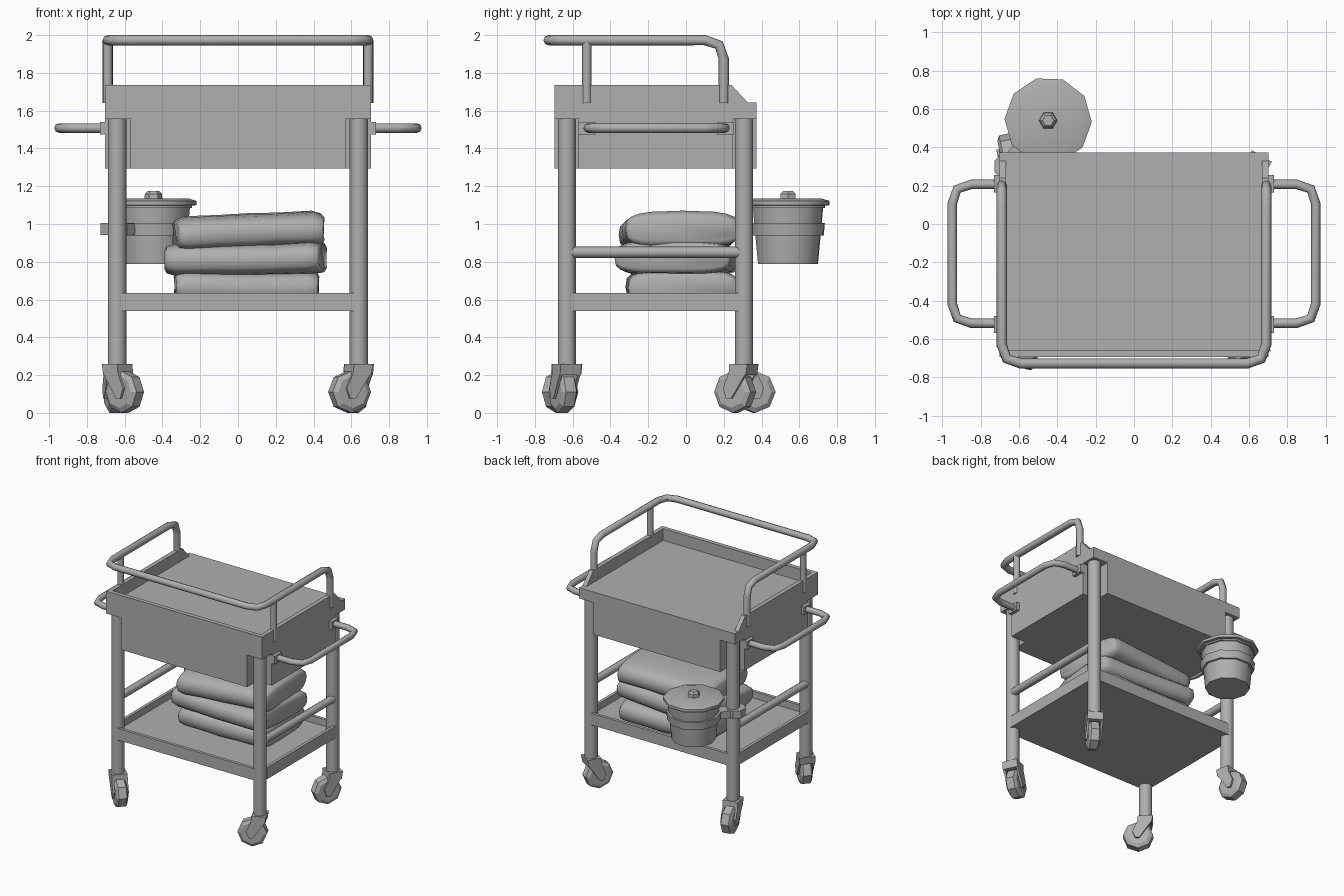
import bpy, bmesh, math, random
from mathutils import Vector, Matrix

if "Cube" in bpy.data.objects:
    bpy.data.objects.remove(bpy.data.objects["Cube"])

random.seed(4)
GREY = bpy.data.materials.new("dark_grey")
GREY.diffuse_color = (.43, .43, .43, 1)
GREY.use_nodes = True
GREY.node_tree.nodes["Principled BSDF"].inputs["Base Color"].default_value = GREY.diffuse_color


def finish(name, bm, smooth=None):
    bmesh.ops.recalc_face_normals(bm, faces=bm.faces)
    me = bpy.data.meshes.new(name)
    bm.to_mesh(me)
    bm.free()
    me.materials.append(GREY)
    ob = bpy.data.objects.new(name, me)
    bpy.context.collection.objects.link(ob)
    if smooth:
        shade(ob, smooth)
    return ob


def shade(ob, angle):
    bpy.ops.object.select_all(action='DESELECT')
    ob.select_set(True)
    bpy.context.view_layer.objects.active = ob
    bpy.ops.object.shade_smooth_by_angle(angle=math.radians(angle))


def loft(name, rings, smooth=None):
    bm = bmesh.new()
    vs = [[bm.verts.new(p) for p in r] for r in rings]
    n = len(vs[0])
    for a, b in zip(vs, vs[1:]):
        for i in range(n):
            bm.faces.new((a[i], a[(i + 1) % n], b[(i + 1) % n], b[i]))
    bm.faces.new(vs[0])
    bm.faces.new(vs[-1])
    return finish(name, bm, smooth)


def prism(name, pts, a, b, axis='z'):
    put = {'z': lambda u, v, w: (u, v, w), 'x': lambda u, v, w: (w, u, v),
           'y': lambda u, v, w: (u, w, v)}[axis]
    return loft(name, [[put(u, v, w) for u, v in pts] for w in (a, b)])


def box(name, x0, x1, y0, y1, z0, z1):
    return prism(name, [(x0, y0), (x1, y0), (x1, y1), (x0, y1)], z0, z1)


def cross(x, xn, y0, y0n, y1n, y1):
    # rectangle outline with square notches at its corners
    return [(-xn, y0), (xn, y0), (xn, y0n), (x, y0n), (x, y1n), (xn, y1n),
            (xn, y1), (-xn, y1), (-xn, y1n), (-x, y1n), (-x, y0n), (-xn, y0n)]


def lathe(name, x, y, profile, n, phase=0, smooth=None):
    ang = [phase + 2 * math.pi * i / n for i in range(n)]
    return loft(name, [[(x + r * math.cos(t), y + r * math.sin(t), z) for t in ang]
                       for r, z in profile], smooth)


def tube(name, pts, r, bend=0.0):
    # path with each inner corner replaced by a short arc
    P = [Vector(p) for p in pts]
    path = [P[0]]
    for a, c, b in zip(P, P[1:], P[2:]):
        s, e = c + (a - c).normalized() * bend, c + (b - c).normalized() * bend
        path += [s * (1 - t) ** 2 + c * 2 * t * (1 - t) + e * t * t for t in (0, .5, 1)]
    path.append(P[-1])
    cu = bpy.data.curves.new(name, 'CURVE')
    cu.dimensions = '3D'
    cu.bevel_depth, cu.bevel_resolution, cu.use_fill_caps = r, 2, True
    cu.materials.append(GREY)
    sp = cu.splines.new('POLY')
    sp.points.add(len(path) - 1)
    for q, p in zip(sp.points, path):
        q.co = (*p, 1)
    ob = bpy.data.objects.new(name, cu)
    bpy.context.collection.objects.link(ob)
    bpy.ops.object.select_all(action='DESELECT')
    ob.select_set(True)
    bpy.context.view_layer.objects.active = ob
    bpy.ops.object.convert(target='MESH')
    shade(bpy.context.object, 50)


# cabinet body with notched corners, and its top slab
X, Y0, Y1 = .703, -.695, .374
prism("cabinet_body", cross(X, .57, Y0, -.57, .25, Y1), 1.295, 1.56)
box("cabinet_top", -X, X, Y0, Y1, 1.555, 1.642)

# raised walls on three sides, sloping down at the back
box("front_wall", -X, X, Y0, Y0 + .035, 1.64, 1.737)
for s, side in ((-1, "left"), (1, "right")):
    prism(side + "_wall", [(Y0, 1.64), (.33, 1.64), (.24, 1.737), (Y0, 1.737)],
          s * X, s * (X - .035), 'x')

# lower shelf tray with rim, notched around the legs
prism("shelf_floor", cross(.685, .62, -.675, -.605, .288, .352), .54, .58)
for y, t in ((-.675, .025), (.352, -.025)):
    box("shelf_rim_long", -.62, .62, y, y + t, .54, .635)
for s in (-1, 1):
    box("shelf_rim_side", s * .685, s * .66, -.605, .288, .54, .635)

# guard rail around the tray, running down at the back
tube("guard_rail", [(-.69, .20, 1.64), (-.69, .20, 1.973), (-.69, -.728, 1.973),
                    (.69, -.728, 1.973), (.69, .20, 1.973), (.69, .20, 1.64)], .027, .10)

for s in (-1, 1):
    # rail posts, push handles with mounts, lower side rails
    tube("rail_post", [(s * .69, -.525, 1.64), (s * .69, -.525, 1.97)], .025)
    tube("push_handle", [(s * .69, .207, 1.508), (s * .948, .207, 1.508),
                         (s * .948, -.518, 1.508), (s * .69, -.518, 1.508)], .025, .10)
    for y in (.21, -.525):
        box("handle_mount", s * .69, s * .73, y - .045, y + .045, 1.475, 1.54)
    tube("side_rail", [(s * .655, -.61, .85), (s * .655, .285, .85)], .03)


# caster: swivel cap, fork plates and wheel, turned to a heading
def caster(x, y, heading):
    M = Matrix.Translation((x, y, 0)) @ Matrix.Rotation(math.radians(heading), 4, 'Z')
    cap = [(-.055, .26), (.055, .26), (.06, .20), (-.045, .20)]
    parts = [prism("caster_cap", cap, -.06, .06, 'y')]
    fork = [(-.045, .21), (.06, .21), (.095, .13), (.075, .075), (.045, .075)]
    for s in (-1, 1):
        parts.append(prism("caster_fork", fork, s * .045, s * .06, 'y'))
    rings = []
    for w, r in ((-.045, .085), (-.03, .111), (.03, .111), (.045, .085)):
        rings.append([(.054 + r * math.sin(math.tau * i / 8), w,
                       .111 - r * math.cos(math.tau * i / 8)) for i in range(8)])
    parts.append(loft("caster_wheel", rings))
    for p in parts:
        p.data.transform(M)


# legs with casters
for x, y, h in ((-.64, -.63, -42), (.64, -.63, 204), (.64, .307, 240), (-.64, .307, 102)):
    lathe("leg", x, y, [(.049, .24), (.049, 1.56)], 10, 0, 50)
    caster(x, y, h)

# bucket with holder ring, lid and knob
BX, BY, PH = -.448, .54, math.radians(34)
lathe("bucket", BX, BY, [(.165, .787), (.195, 1.10)], 10, PH, 40)
lathe("bucket_ring", BX, BY, [(.197, .94), (.203, 1.005)], 10, PH, 40)
lathe("bucket_lid", BX, BY, [(.205, 1.085), (.205, 1.097), (.228, 1.10), (.228, 1.122),
                             (.19, 1.134)], 10, PH, 40)
lathe("lid_knob", BX, BY, [(.048, 1.13), (.045, 1.16), (.03, 1.175)], 6)

# clamp joining the bucket ring to the back left leg
lathe("clamp_collar", -.655, .30, [(.078, .942), (.078, 1.005)], 8, math.pi / 8)
arm = box("clamp_arm", 0, .20, -.04, .05, .945, 1.003)
arm.data.transform(Matrix.Translation((-.655, .30, 0)) @ Matrix.Rotation(math.radians(52), 4, 'Z'))

# stack of folded blankets: soft rounded loaves with uneven folds
layers = [(.045, -.02, .665, .385, .295, .09, 1), (.04, -.045, .815, .42, .31, .088, -4),
          (.055, -.035, .955, .395, .305, .09, 3)]
for k, (cx, cy, cz, hx, hy, hz, rot) in enumerate(layers):
    R = Matrix.Translation((cx, cy, cz)) @ Matrix.Rotation(math.radians(rot), 4, 'Z')
    rings = []
    for u, sc in ((-1, .55), (-.97, .85), (-.85, 1), (-.4, .97), (0, 1), (.4, .96),
                  (.85, 1), (.97, .9), (1, .65)):
        ring = []
        wob = random.uniform(-.005, .005)
        for i in range(20):
            t = math.tau * i / 20
            c, s = math.cos(t), math.sin(t)
            y = hy * math.copysign(abs(c) ** .5, c) * (.9 + .1 * sc)
            z = hz * math.copysign(abs(s) ** .6, s) * sc + wob
            z += .01 * u * (k - .6) + (.01 if k == 2 and s > 0 else 0) * math.cos(y * 5)
            ring.append(R @ Vector((u * hx * (1 - .03 * c * c), y, z)))
        rings.append(ring)
    loft("folded_blanket", rings, 70)
